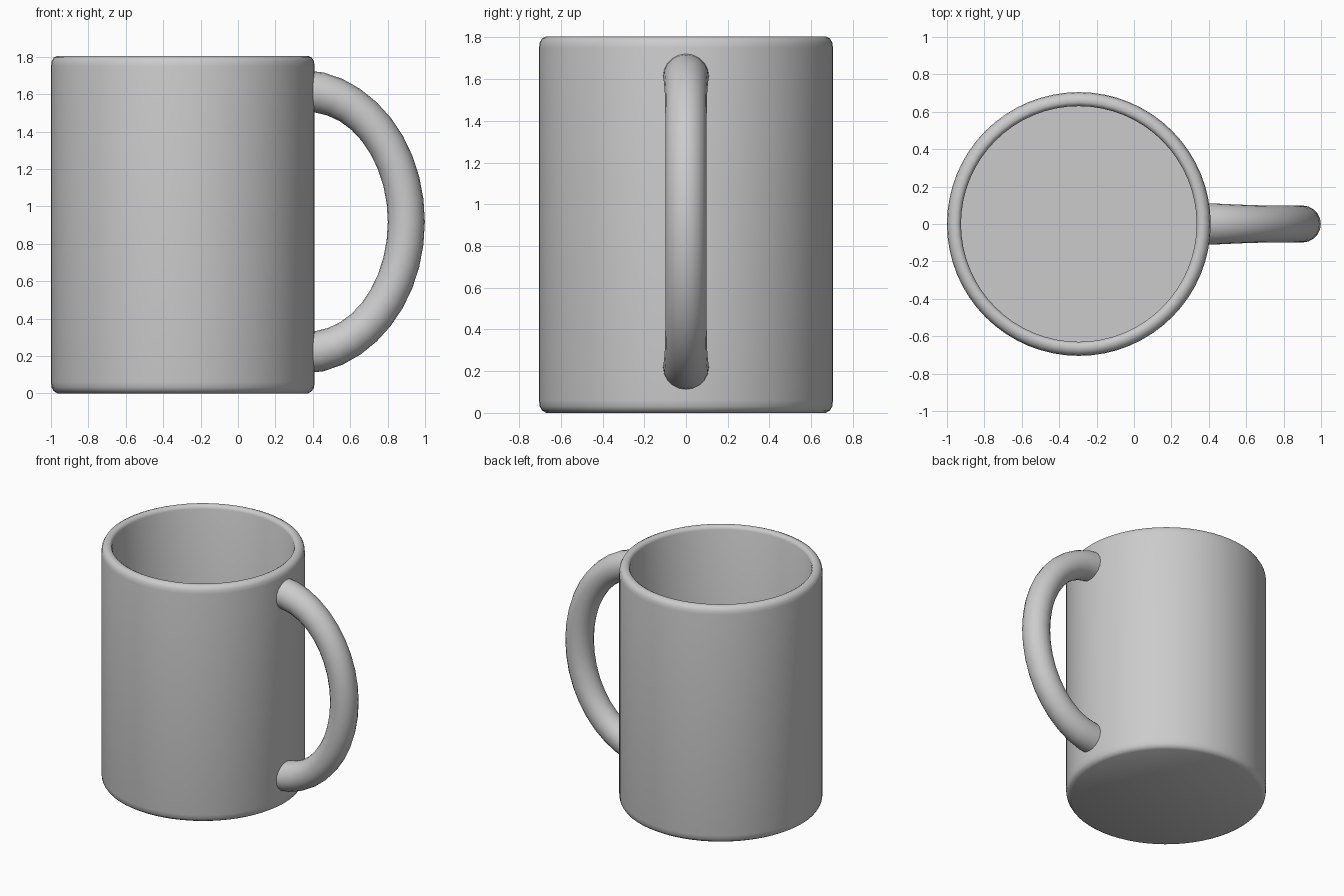
import bpy, bmesh, math
from mathutils import Vector

if "Cube" in bpy.data.objects:
    bpy.data.objects.remove(bpy.data.objects["Cube"])

grey = bpy.data.materials.new("light grey")
grey.diffuse_color = (0.6, 0.6, 0.6, 1)
grey.use_nodes = True
grey.node_tree.nodes["Principled BSDF"].inputs["Base Color"].default_value = grey.diffuse_color


def make_object(name, bm):
    bmesh.ops.recalc_face_normals(bm, faces=bm.faces)
    mesh = bpy.data.meshes.new(name)
    bm.to_mesh(mesh)
    bm.free()
    mesh.materials.append(grey)
    ob = bpy.data.objects.new(name, mesh)
    bpy.context.collection.objects.link(ob)
    bpy.context.view_layer.objects.active = ob
    ob.select_set(True)
    bpy.ops.object.shade_smooth_by_angle(angle=math.radians(40))
    ob.select_set(False)
    return ob


# Cup: wall profile (radius, height) spun around the cup axis
CX = -0.295
profile = [(0, 0.0), (0.67, 0.0), (0.69, 0.012), (0.701, 0.03), (0.705, 0.06),
           (0.705, 1.75), (0.701, 1.775), (0.69, 1.795), (0.67, 1.805),
           (0.65, 1.805), (0.637, 1.797), (0.63, 1.78), (0.63, 0.08), (0, 0.08)]
bm = bmesh.new()
verts = [bm.verts.new((CX + r, 0, z)) for r, z in profile]
edges = [bm.edges.new(p) for p in zip(verts, verts[1:])]
bmesh.ops.spin(bm, geom=verts + edges, cent=(CX, 0, 0), axis=(0, 0, 1),
               angle=2 * math.pi, steps=64)
bmesh.ops.remove_doubles(bm, verts=bm.verts, dist=1e-4)
make_object("cup", bm)

# Handle: round tube along half an ellipse, flared where it meets the cup
A, B, HX, HZ, SIDES, STEPS = 0.55, 0.70, 0.35, 0.917, 20, 20
bm = bmesh.new()
rings = []
for i in range(STEPS + 1):
    t = math.pi * (i / STEPS - 0.5)
    centre = Vector((HX + A * math.cos(t), 0, HZ + B * math.sin(t)))
    out = Vector((B * math.cos(t), 0, A * math.sin(t))).normalized()
    radius = 0.099 + 0.012 * abs(math.sin(t)) ** 12
    ring = []
    for j in range(SIDES):
        a = 2 * math.pi * j / SIDES
        ring.append(bm.verts.new(centre + radius * (math.cos(a) * out
                                                    + math.sin(a) * Vector((0, 1, 0)))))
    rings.append(ring)
for r0, r1 in zip(rings, rings[1:]):
    for j in range(SIDES):
        k = (j + 1) % SIDES
        bm.faces.new((r0[j], r0[k], r1[k], r1[j]))
bm.faces.new(rings[0])
bm.faces.new(rings[-1])
make_object("handle", bm)
